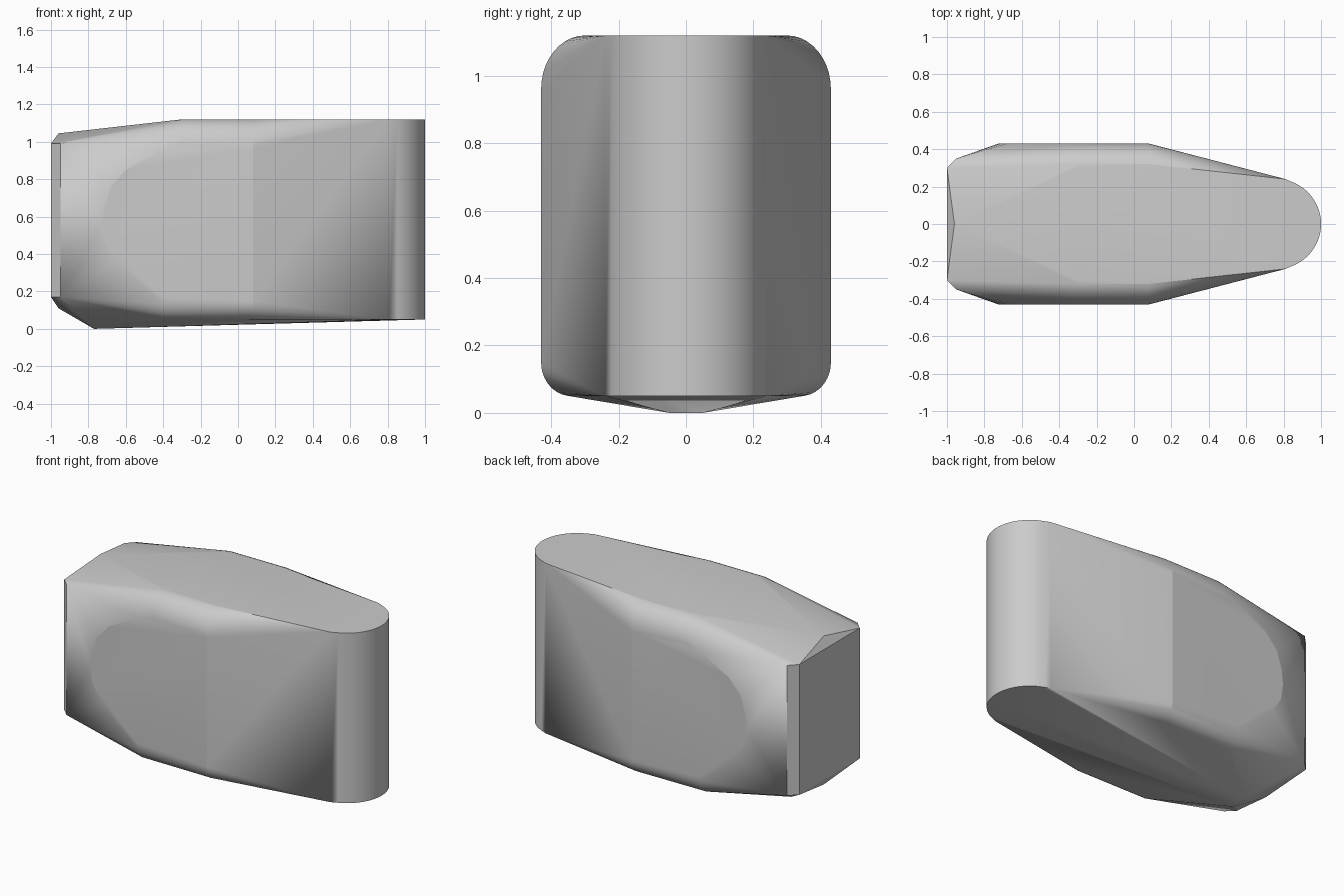
import bpy
import bmesh
from math import sin, cos, pi, radians

cube = bpy.data.objects.get("Cube")
if cube:
    bpy.data.objects.remove(cube, do_unlink=True)

grey = bpy.data.materials.new("plain grey")
grey.use_nodes = True
COLOUR = (0.6, 0.6, 0.6, 1)
grey.diffuse_color = COLOUR
grey.node_tree.nodes["Principled BSDF"].inputs["Base Color"].default_value = COLOUR

WIDE, TOP, BASE = 0.43, 1.12, 0.05
points = []


def both_sides(x, y, z):
    points.extend([(x, y, z), (x, -y, z)])


def corner(x, y_flat, z_flat, z_side, steps=10):
    """Quarter-ellipse shoulder from the flat edge round to the side wall."""
    for i in range(steps + 1):
        a = pi / 2 * i / steps
        both_sides(x, y_flat + (WIDE - y_flat) * sin(a),
                   z_side + (z_flat - z_side) * cos(a))


# Upright rounded nose
for i in range(49):
    a = -pi / 2 + pi * i / 48
    for z in (BASE, TOP):
        points.append((0.76 + 0.24 * cos(a), 0.24 * sin(a), z))
both_sides(0.81, 0.24, BASE)
both_sides(0.81, 0.24, TOP)

# Rounded middle sections
corner(0.08, 0.30, TOP, 0.96)
corner(0.08, 0.34, BASE, 0.15)
corner(-0.30, 0.30, TOP, 0.96)
corner(-0.40, 0.34, BASE, 0.17)

# Curved rear edge of the flat side panels
for x, z in ((-0.40, 0.96), (-0.60, 0.85), (-0.68, 0.76), (-0.715, 0.65),
             (-0.725, 0.56), (-0.71, 0.46), (-0.65, 0.36)):
    both_sides(x, WIDE, z)

# Chamfered tail with its top and bottom ridges
for z in (0.17, 0.99):
    both_sides(-1.0, 0.30, z)
    both_sides(-0.95, 0.35, z)
points.append((-0.96, 0, 1.045))
points.append((-0.96, 0, 0.11))
both_sides(-0.77, 0.05, 0)

# Wrap the sections in one convex shell
bm = bmesh.new()
for p in points:
    bm.verts.new(p)
bmesh.ops.remove_doubles(bm, verts=bm.verts, dist=0.0005)
hull = bmesh.ops.convex_hull(bm, input=bm.verts)
loose = {g for key in ("geom_interior", "geom_unused") for g in hull[key]
         if isinstance(g, bmesh.types.BMVert)}
bmesh.ops.delete(bm, geom=list(loose), context="VERTS")
bmesh.ops.dissolve_limit(bm, angle_limit=radians(0.5), verts=bm.verts, edges=bm.edges)
bmesh.ops.recalc_face_normals(bm, faces=bm.faces)
mesh = bpy.data.meshes.new("body_shell")
bm.to_mesh(mesh)
bm.free()
mesh.materials.append(grey)

body = bpy.data.objects.new("body_shell", mesh)
bpy.context.collection.objects.link(body)
bpy.ops.object.select_all(action="DESELECT")
body.select_set(True)
bpy.context.view_layer.objects.active = body
bpy.ops.object.shade_smooth_by_angle(angle=radians(12))
